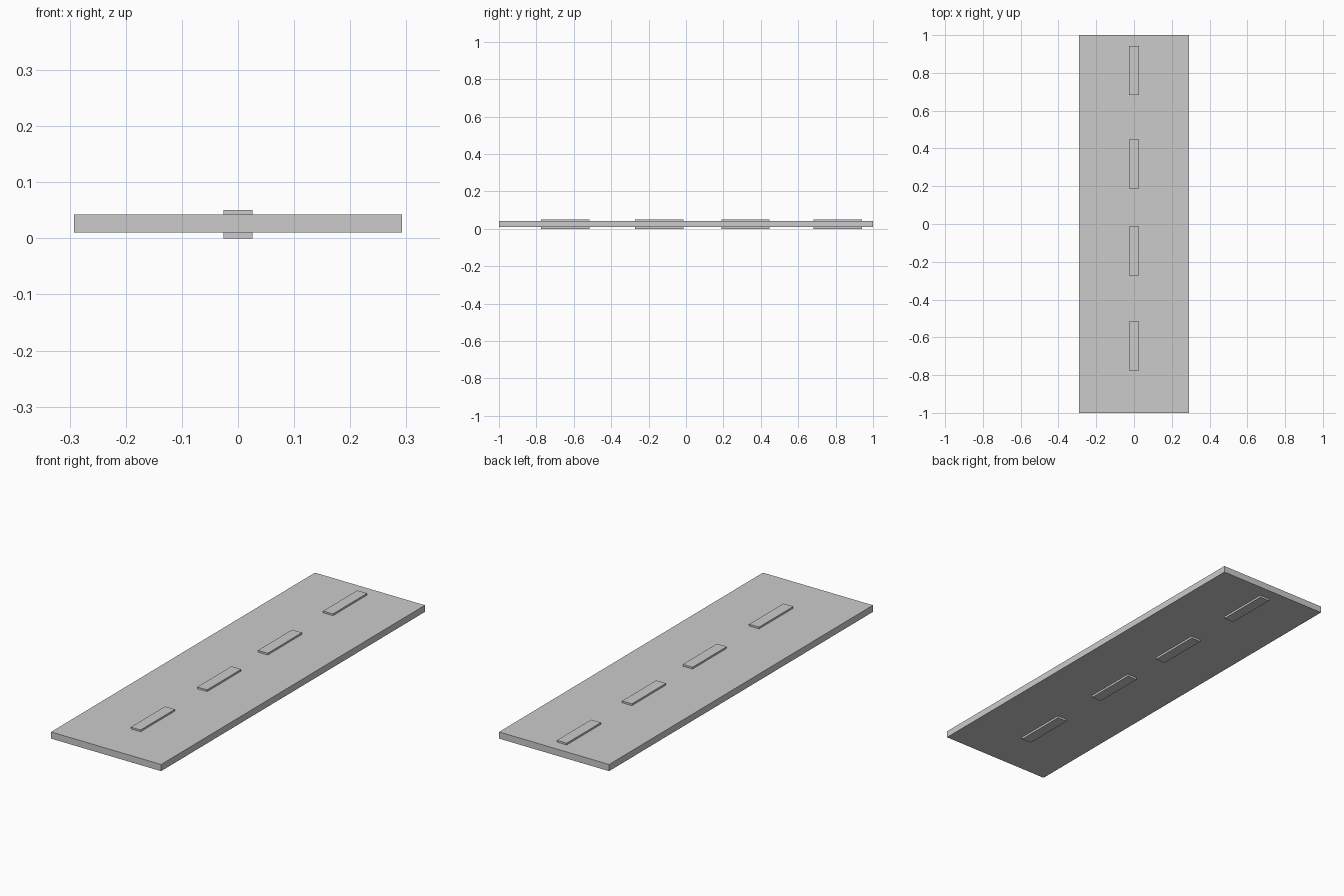
import bpy

if "Cube" in bpy.data.objects:
    bpy.data.objects.remove(bpy.data.objects["Cube"])


def box(name, center, size):
    bpy.ops.mesh.primitive_cube_add(size=1, location=center)
    obj = bpy.context.object
    obj.name = name
    obj.scale = size
    bpy.ops.object.transform_apply(location=False, rotation=False, scale=True)
    return obj


# Road slab
box("road_slab", (0, 0, 0.026), (0.584, 2.0, 0.032))

# Centre line dashes, passing through the slab and standing proud on both faces
for i, y in enumerate((-0.646, -0.142, 0.318, 0.812)):
    box(f"lane_dash_{i + 1}", (0, y, 0.0253), (0.052, 0.259, 0.0506))
